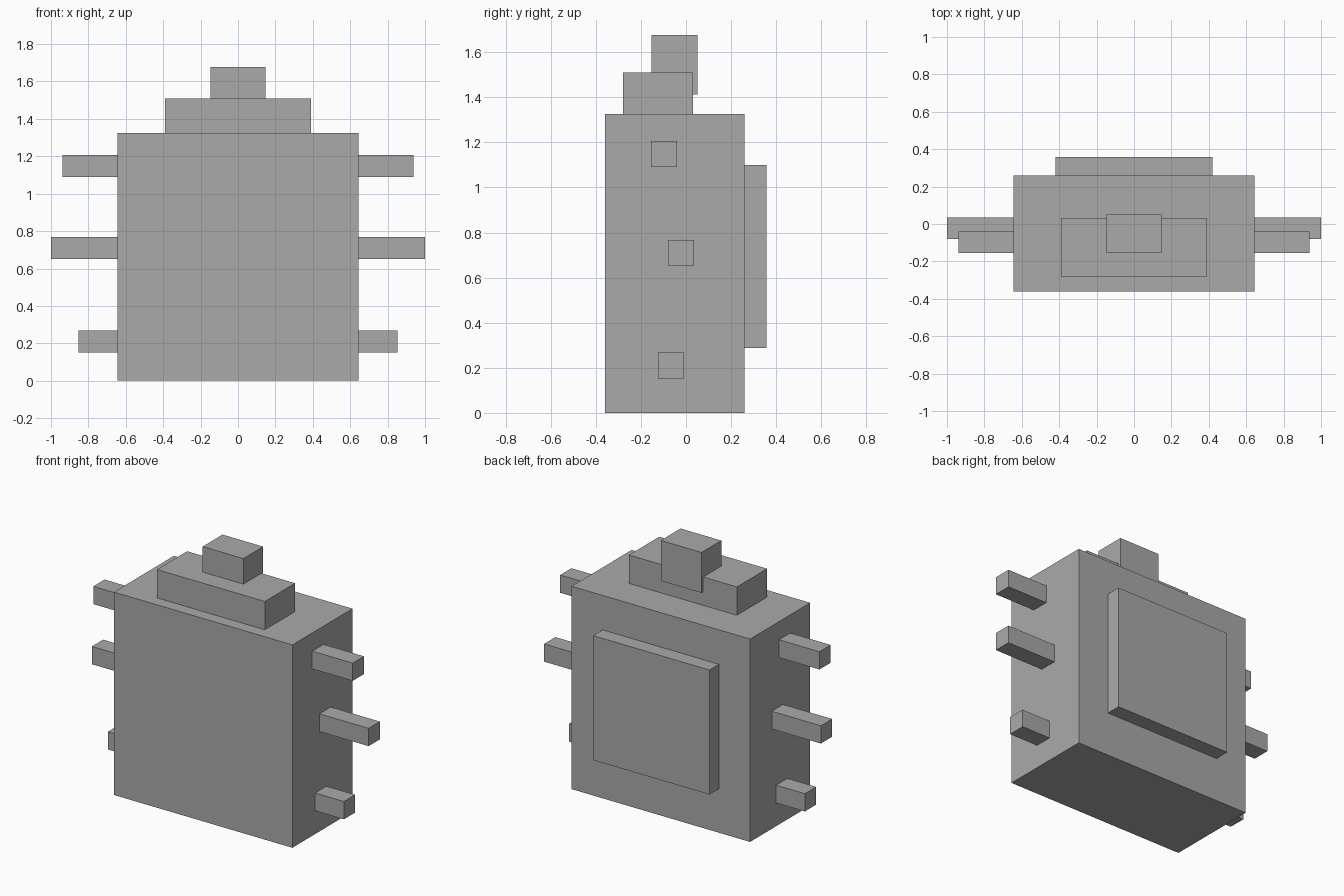
import bpy
from mathutils import Vector

cube = bpy.data.objects.get("Cube")
if cube:
    bpy.data.objects.remove(cube, do_unlink=True)

# Single plain grey material
GREY = (0.4, 0.4, 0.4, 1)
grey = bpy.data.materials.new("plain grey")
grey.use_nodes = True
grey.diffuse_color = GREY
grey.node_tree.nodes["Principled BSDF"].inputs["Base Color"].default_value = GREY


def box(name, low, high):
    """Axis-aligned box spanning two opposite corners."""
    low, high = Vector(low), Vector(high)
    bpy.ops.mesh.primitive_cube_add(size=1, location=(low + high) / 2)
    obj = bpy.context.object
    obj.name = name
    obj.scale = high - low
    bpy.ops.object.transform_apply(location=False, rotation=False, scale=True)
    obj.data.materials.append(grey)
    return obj


# Main block, with a stepped top and a raised panel on the back
HALF = 0.645
box("body", (-HALF, -0.36, 0), (HALF, 0.26, 1.325))
box("top_step", (-0.39, -0.28, 1.325), (0.39, 0.032, 1.51))
box("top_knob", (-0.147, -0.154, 1.413), (0.147, 0.05, 1.677))
box("back_panel", (-0.42, 0.26, 0.287), (0.42, 0.358, 1.10))

# Square side pegs: name, reach, centre y, centre z
PEG = 0.058
for level, reach, y, z in (("upper", 0.937, -0.097, 1.148),
                           ("middle", 1.0, -0.022, 0.71),
                           ("lower", 0.853, -0.067, 0.21)):
    for side, sign in (("left", 1), ("right", -1)):
        inner, outer = sorted((sign * HALF, sign * reach))
        box(f"{level}_{side}_peg", (inner, y - PEG, z - PEG), (outer, y + PEG, z + PEG))
